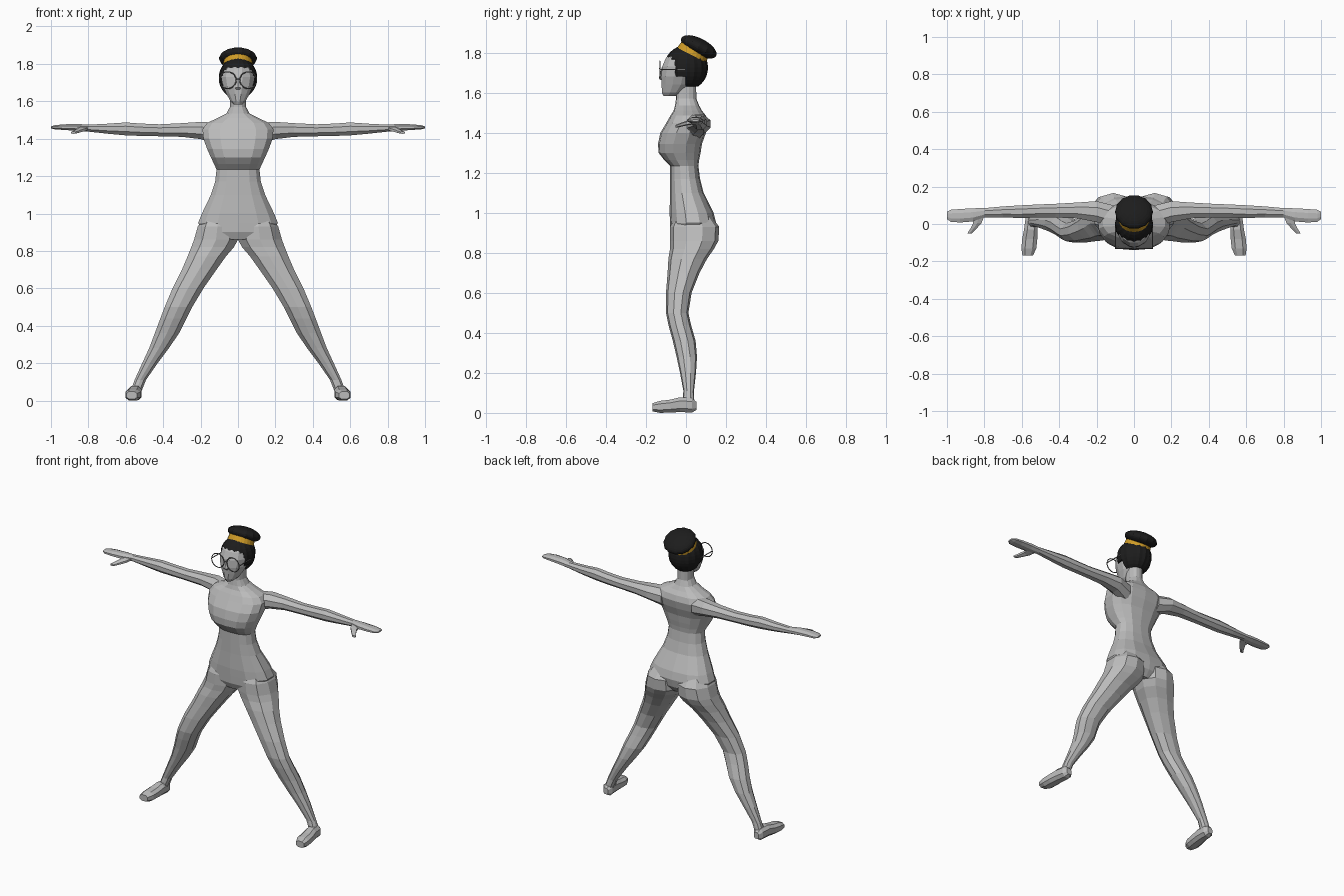
import bpy, bmesh, math
from mathutils import Matrix, Vector


def material(name, rgb):
    m = bpy.data.materials.new(name)
    m.diffuse_color = (*rgb, 1)
    return m


GREY = material("body grey", (0.5, 0.5, 0.5))
BLACK = material("hair black", (0.012, 0.012, 0.012))
GOLD = material("band gold", (0.62, 0.33, 0.02))
DARK = material("frame grey", (0.15, 0.15, 0.15))


def finish(bm, name, mat):
    bmesh.ops.recalc_face_normals(bm, faces=bm.faces)
    mesh = bpy.data.meshes.new(name)
    bm.to_mesh(mesh)
    bm.free()
    mesh.materials.append(mat)
    ob = bpy.data.objects.new(name, mesh)
    bpy.context.collection.objects.link(ob)
    return ob


def loft(name, axis, rings, n=10, power=2.0, mirror=False, mat=GREY):
    """Skin rings of (position, a0, a1, b0, b1): bounds across the axis."""
    bm = bmesh.new()
    order = {'x': (2, 0, 1), 'y': (0, 2, 1), 'z': (0, 1, 2)}[axis]
    for side in ((1, -1) if mirror else (1,)):
        loops = []
        for p, a0, a1, b0, b1 in rings:
            loop = []
            for i in range(n):
                t = 2 * math.pi * (i + 0.5) / n
                c, s = math.cos(t), math.sin(t)
                # stretch so the polygon really reaches its bounds
                k = 1 / math.cos(math.pi / n)
                a = math.copysign(min(1, abs(c) * k) ** (2 / power), c)
                b = math.copysign(min(1, abs(s) * k) ** (2 / power), s)
                q = ((a0 + a1) / 2 + a * (a1 - a0) / 2,
                     (b0 + b1) / 2 + b * (b1 - b0) / 2, p)
                co = [q[order[0]], q[order[1]], q[order[2]]]
                if axis == 'x':
                    co = [p, q[0], q[1]]
                elif axis == 'y':
                    co = [q[0], p, q[1]]
                co[0] *= side
                loop.append(bm.verts.new(co))
            loops.append(loop)
        for l0, l1 in zip(loops, loops[1:]):
            for i in range(n):
                j = (i + 1) % n
                bm.faces.new((l0[i], l0[j], l1[j], l1[i]))
        bm.faces.new(loops[0])
        bm.faces.new(loops[-1])
    return finish(bm, name, mat)


def ridged_ball(name, radii, matrix, keep=lambda c: True, segs=32):
    """Ellipsoid with alternating meridians pulled in, like combed strands."""
    bm = bmesh.new()
    bmesh.ops.create_uvsphere(bm, u_segments=segs, v_segments=16, radius=1)
    for v in bm.verts:
        i = round(math.atan2(v.co.y, v.co.x) / (2 * math.pi / segs))
        k = 0.965 if i % 2 else 1.0
        v.co = Vector((v.co.x * radii[0] * k, v.co.y * radii[1] * k, v.co.z * radii[2]))
    bm.transform(matrix)
    drop = [f for f in bm.faces if not keep(f.calc_center_median())]
    bmesh.ops.delete(bm, geom=drop, context='FACES')
    return finish(bm, name, BLACK)


def rod(bm, a, b, r):
    a, b = Vector(a), Vector(b)
    d = b - a
    m = Matrix.Translation((a + b) / 2) @ d.to_track_quat('Z', 'Y').to_matrix().to_4x4()
    bmesh.ops.create_cone(bm, cap_ends=True, segments=6, radius1=r, radius2=r,
                          depth=d.length, matrix=m)


def sym(z, w, y0, y1):
    return (z, -w, w, y0, y1)


# Torso from pelvis to neck
loft("torso", 'z', [
    sym(0.86, 0.12, -0.06, 0.11), sym(0.90, 0.19, -0.078, 0.14),
    sym(0.95, 0.213, -0.08, 0.15), sym(1.00, 0.193, -0.082, 0.138),
    sym(1.10, 0.145, -0.08, 0.088), sym(1.17, 0.122, -0.08, 0.07),
    sym(1.235, 0.115, -0.08, 0.062), sym(1.265, 0.128, -0.11, 0.066),
    sym(1.30, 0.145, -0.137, 0.073), sym(1.345, 0.165, -0.14, 0.08),
    sym(1.40, 0.185, -0.128, 0.10), sym(1.45, 0.19, -0.098, 0.11),
    sym(1.485, 0.165, -0.078, 0.10), sym(1.51, 0.11, -0.062, 0.08),
    sym(1.535, 0.062, -0.055, 0.066), sym(1.57, 0.043, -0.05, 0.052),
    sym(1.66, 0.042, -0.05, 0.05)], n=14, power=2.4)

# Legs, spread wide
loft("legs", 'z', [
    (0.99, 0.03, 0.18, -0.05, 0.12), (0.93, 0.005, 0.215, -0.08, 0.166),
    (0.86, 0.0, 0.235, -0.08, 0.162), (0.82, 0.022, 0.25, -0.08, 0.14),
    (0.77, 0.065, 0.27, -0.088, 0.105), (0.70, 0.115, 0.30, -0.092, 0.068),
    (0.60, 0.185, 0.35, -0.10, 0.028), (0.50, 0.245, 0.392, -0.10, 0.012),
    (0.44, 0.275, 0.415, -0.088, 0.025), (0.36, 0.315, 0.445, -0.066, 0.048),
    (0.28, 0.37, 0.475, -0.047, 0.055), (0.20, 0.43, 0.512, -0.03, 0.05),
    (0.11, 0.492, 0.553, -0.013, 0.04), (0.04, 0.52, 0.578, -0.02, 0.042)],
    n=10, mirror=True)

# Feet
loft("feet", 'y', [
    (0.052, 0.53, 0.565, 0.015, 0.055), (0.03, 0.515, 0.58, 0.002, 0.075),
    (-0.03, 0.515, 0.588, 0.004, 0.078), (-0.08, 0.517, 0.598, 0.002, 0.066),
    (-0.13, 0.522, 0.602, 0.0, 0.06), (-0.168, 0.54, 0.597, 0.008, 0.048)],
    n=8, power=2.6, mirror=True)

# Arms with mitten hands
loft("arms", 'x', [
    (0.11, -0.02, 0.10, 1.37, 1.485), (0.20, 0.01, 0.122, 1.398, 1.49),
    (0.30, 0.03, 0.115, 1.41, 1.483), (0.42, 0.035, 0.108, 1.413, 1.477),
    (0.52, 0.035, 0.104, 1.415, 1.481), (0.60, 0.032, 0.10, 1.418, 1.487),
    (0.70, 0.035, 0.094, 1.427, 1.48), (0.80, 0.036, 0.085, 1.438, 1.475),
    (0.86, 0.014, 0.084, 1.442, 1.479), (0.93, 0.008, 0.08, 1.447, 1.477),
    (0.98, 0.012, 0.076, 1.45, 1.472), (1.0, 0.026, 0.066, 1.456, 1.466)],
    n=8, mirror=True)
loft("thumbs", 'y', [
    (0.045, 0.80, 0.86, 1.443, 1.468), (0.005, 0.815, 0.86, 1.437, 1.46),
    (-0.025, 0.842, 0.875, 1.43, 1.45), (-0.052, 0.868, 0.892, 1.425, 1.439)],
    n=6, mirror=True)

# Head and nose
loft("head", 'z', [
    sym(1.583, 0.022, -0.112, -0.05), sym(1.60, 0.04, -0.12, -0.01),
    sym(1.64, 0.062, -0.122, 0.03), sym(1.68, 0.079, -0.124, 0.045),
    sym(1.73, 0.088, -0.119, 0.065), sym(1.775, 0.08, -0.10, 0.07),
    sym(1.81, 0.045, -0.055, 0.05)], n=12)
loft("nose", 'z', [
    sym(1.664, 0.012, -0.126, -0.11), sym(1.673, 0.014, -0.136, -0.11),
    sym(1.725, 0.006, -0.122, -0.11)], n=6)


# Hair cap with a face opening
def hairline(c):
    if c.y > 0.0:
        return c.z > 1.63
    if c.y > -0.065:
        return c.z > 1.69
    return c.z > 1.772


cap = ridged_ball("hair_cap", (0.103, 0.11, 0.112),
                  Matrix.Translation((0, 0.0, 1.725)), hairline)
solid = cap.modifiers.new("thickness", 'SOLIDIFY')
solid.thickness = 0.012

# Tilted bun and the band below it
tilt = Matrix.Rotation(math.radians(-27), 4, 'X')
ridged_ball("hair_bun", (0.102, 0.1, 0.043),
            Matrix.Translation((0, 0.064, 1.829)) @ tilt, segs=28)
bm = bmesh.new()
bmesh.ops.create_cone(bm, cap_ends=True, segments=24, radius1=0.082, radius2=0.076,
                      depth=0.034, matrix=Matrix.Translation((0, 0.036, 1.803)) @ tilt)
finish(bm, "hair_band", GOLD)

# Round spectacles: two rims, bridge and temples
bm = bmesh.new()
for s in (1, -1):
    pts = []
    for i in range(20):
        t = 2 * math.pi * i / 20
        pts.append((s * 0.055 + 0.045 * math.cos(t), -0.131, 1.713 + 0.045 * math.sin(t)))
    for i in range(20):
        rod(bm, pts[i], pts[(i + 1) % 20], 0.003)
    rod(bm, (s * 0.1, -0.131, 1.716), (s * 0.098, 0.0, 1.716), 0.003)
rod(bm, (-0.011, -0.133, 1.72), (0.011, -0.133, 1.72), 0.003)
finish(bm, "spectacles", DARK)
